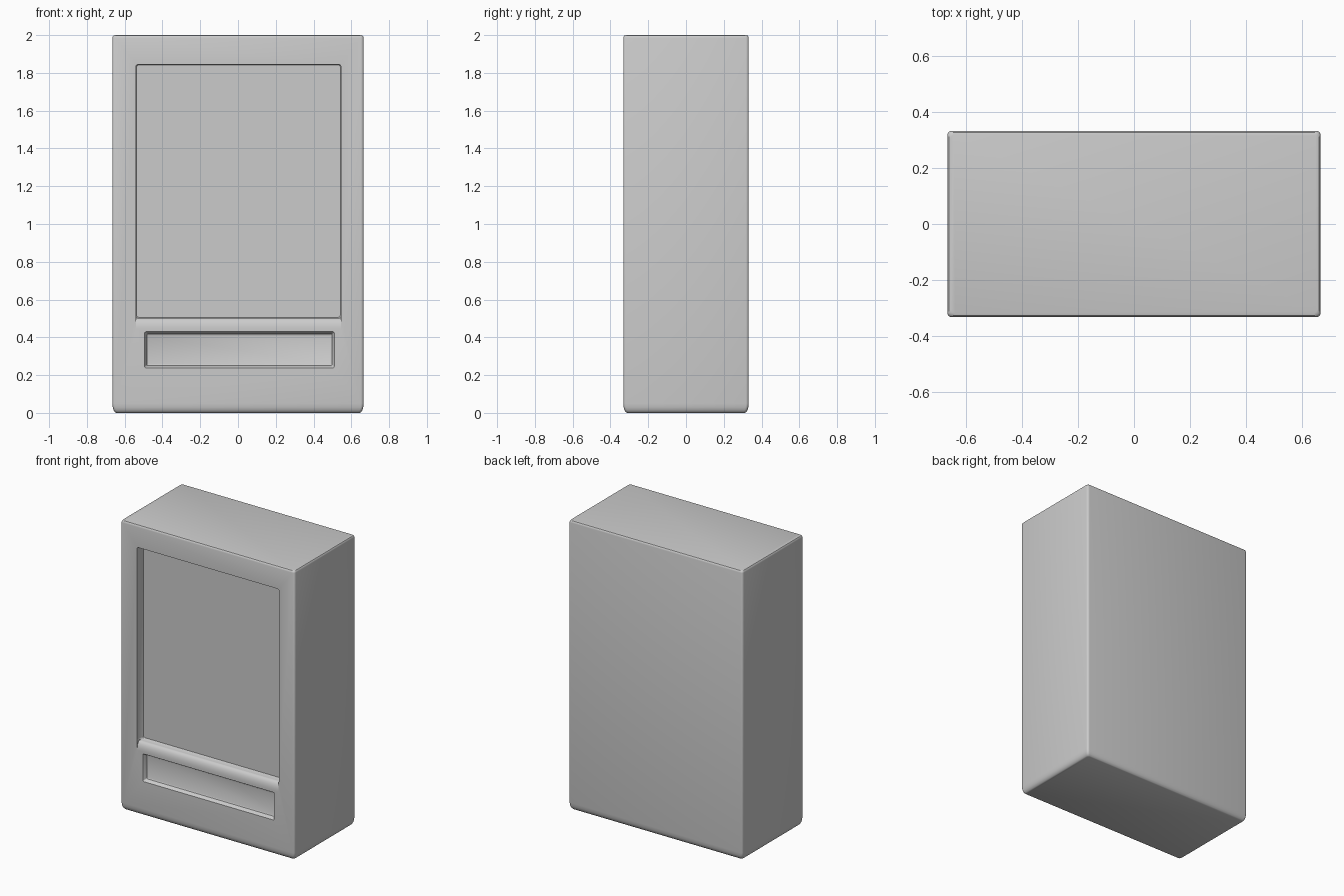
import bpy, bmesh, math

if "Cube" in bpy.data.objects:
    bpy.data.objects.remove(bpy.data.objects["Cube"])


def ring(x0, x1, a0, a1, r, n=4):
    """Rounded rectangle outline as 2D points."""
    pts = []
    corners = [(x1 - r, a1 - r), (x0 + r, a1 - r), (x0 + r, a0 + r), (x1 - r, a0 + r)]
    for i, (cx, ca) in enumerate(corners):
        for k in range(n + 1):
            t = math.pi / 2 * (i + k / n)
            pts.append((cx + r * math.cos(t), ca + r * math.sin(t)))
    return pts


def skin(name, loops):
    """Join matching loops of 3D points into a closed solid."""
    bm = bmesh.new()
    rows = [[bm.verts.new(p) for p in loop] for loop in loops]
    for a, b in zip(rows, rows[1:]):
        for i in range(len(a)):
            j = (i + 1) % len(a)
            bm.faces.new((a[i], a[j], b[j], b[i]))
    bm.faces.new(rows[0])
    bm.faces.new(rows[-1])
    bmesh.ops.recalc_face_normals(bm, faces=bm.faces)
    me = bpy.data.meshes.new(name)
    bm.to_mesh(me)
    bm.free()
    ob = bpy.data.objects.new(name, me)
    bpy.context.collection.objects.link(ob)
    return ob


def pocket(name, x0, x1, z0, z1, r, steps):
    """Cutter entering the front face; steps are (inset, y)."""
    return skin(name, [[(x, y, z) for x, z in ring(x0 + d, x1 - d, z0 + d, z1 - d, r)]
                       for d, y in steps])


# Cabinet: rounded box with a softer bottom edge
W, D = 0.665, 0.332
steps = [(0.020, 0.0), (0.013, 0.004), (0.006, 0.015), (0.002, 0.03), (0, 0.05),
         (0, 1.985), (0.002, 1.993), (0.006, 1.998), (0.013, 2.0)]
cabinet = skin("cabinet", [[(x, y, z) for x, y in ring(-W + d, W - d, -D + d, D - d, 0.015)]
                           for d, z in steps])

# Display window recess
window = pocket("window_cutter", -0.54, 0.545, 0.503, 1.845, 0.012,
                [(-0.0, -0.4), (0, -0.27), (0.003, -0.265)])

# Rounded sill between window and tray
arc = [(-D + 0.03 * (1 - math.cos(t)), 0.445 + 0.058 * math.sin(t))
       for t in [math.radians(a) for a in range(0, 91, 15)]]
profile = [(-0.4, 0.52), (-0.4, 0.44), (-D - 0.001, 0.44)] + arc + [(arc[-1][0], 0.52)]
sill = skin("sill_cutter", [[(x, y, z) for y, z in profile] for x in (-0.539, 0.544)])

# Shallow delivery tray with soft sloping sides
tray = pocket("tray_cutter", -0.495, 0.51, 0.238, 0.43, 0.008,
              [(0, -0.4), (0, -D - 0.0005), (0.003, -D + 0.004), (0.008, -D + 0.015),
               (0.012, -D + 0.026), (0.018, -D + 0.03)])

bpy.context.view_layer.objects.active = cabinet
cabinet.select_set(True)
for cutter in (window, sill, tray):
    cutter.hide_render = True
    mod = cabinet.modifiers.new(cutter.name, "BOOLEAN")
    mod.operation = "DIFFERENCE"
    mod.solver = "EXACT"
    mod.object = cutter
    bpy.ops.object.modifier_apply(modifier=mod.name)
    bpy.data.objects.remove(cutter)
bpy.ops.object.shade_smooth_by_angle(angle=math.radians(32))
